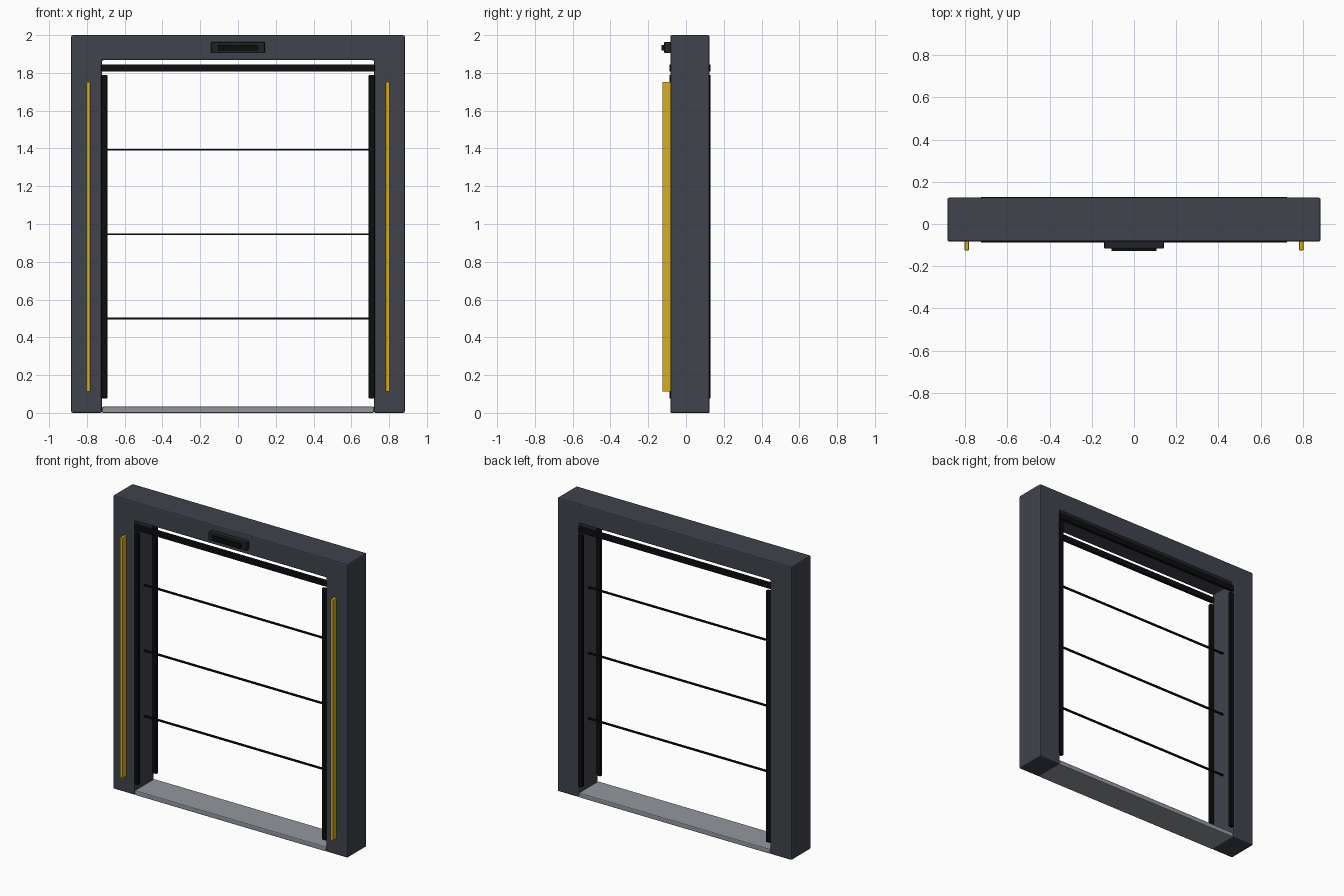
import bpy, bmesh

if "Cube" in bpy.data.objects:
    bpy.data.objects.remove(bpy.data.objects["Cube"])


def material(name, rgb):
    m = bpy.data.materials.new(name)
    m.diffuse_color = (*rgb, 1)
    m.use_nodes = True
    m.node_tree.nodes["Principled BSDF"].inputs["Base Color"].default_value = m.diffuse_color
    return m


FRAME = material("charcoal", (0.05, 0.057, 0.072))
RUBBER = material("black_rubber", (0.004, 0.004, 0.005))
PANEL = material("dark_panel", (0.014, 0.016, 0.019))
YELLOW = material("yellow", (0.68, 0.42, 0.012))
STEEL = material("sill_grey", (0.29, 0.31, 0.34))

FRONT, BACK = -0.083, 0.125      # frame faces
MID = (FRONT + BACK) / 2
OUTER, INNER, HEAD = 0.883, 0.72, 1.867


def finish(name, bm, mat, bevel, segments=2):
    bmesh.ops.recalc_face_normals(bm, faces=bm.faces)
    mesh = bpy.data.meshes.new(name)
    bm.to_mesh(mesh)
    bm.free()
    mesh.materials.append(mat)
    ob = bpy.data.objects.new(name, mesh)
    bpy.context.collection.objects.link(ob)
    if bevel:
        mod = ob.modifiers.new("soft_edges", 'BEVEL')
        mod.width, mod.segments = bevel, segments
    return ob


def box(name, x, y, z, mat, bevel=0.0):
    """Box from (min, max) ranges on each axis."""
    bm = bmesh.new()
    bmesh.ops.create_cube(bm, size=1)
    for v in bm.verts:
        v.co = [r[0] if c < 0 else r[1] for c, r in zip(v.co, (x, y, z))]
    return finish(name, bm, mat, bevel)


# Portal frame: inverted U profile extruded through its depth
profile = [(-OUTER, 0), (-INNER, 0), (-INNER, HEAD), (INNER, HEAD),
           (INNER, 0), (OUTER, 0), (OUTER, 2), (-OUTER, 2)]
bm = bmesh.new()
face = bm.faces.new([bm.verts.new((x, FRONT, z)) for x, z in profile])
ext = bmesh.ops.extrude_face_region(bm, geom=[face])
for v in ext["geom"]:
    if isinstance(v, bmesh.types.BMVert):
        v.co.y = BACK
finish("door_frame", bm, FRAME, 0.008)

# Floor sill
box("sill", (-INNER, INNER), (FRONT, BACK), (0, 0.033), STEEL, 0.006)

# Rubber seals on both faces of the opening
for face_name, y in (("front", (-0.088, -0.066)), ("back", (0.107, 0.129))):
    box(face_name + "_head_seal", (-0.724, 0.724), y, (1.807, 1.845), RUBBER, 0.003)
    for side, s in (("left", -1), ("right", 1)):
        x = sorted((s * 0.692, s * 0.724))
        box(f"{face_name}_{side}_seal", x, y, (0.077, 1.79), RUBBER, 0.003)

# Thin cross bars between door panels
for i, z in enumerate((0.5, 0.946, 1.393)):
    box(f"cross_bar_{i + 1}", (-INNER, INNER), (MID - 0.006, MID + 0.006),
        (z - 0.005, z + 0.005), RUBBER)

# Yellow marker strips on the posts
for side, s in (("left", -1), ("right", 1)):
    x = sorted((s * 0.782, s * 0.802))
    box(side + "_marker_strip", x, (-0.125, FRONT + 0.005), (0.112, 1.752), YELLOW, 0.003)

# Control panel on the lintel
box("control_panel", (-0.142, 0.142), (-0.116, FRONT + 0.005), (1.905, 1.963), PANEL, 0.004)
box("control_display", (-0.106, 0.106), (-0.129, -0.11), (1.918, 1.948), RUBBER, 0.002)
